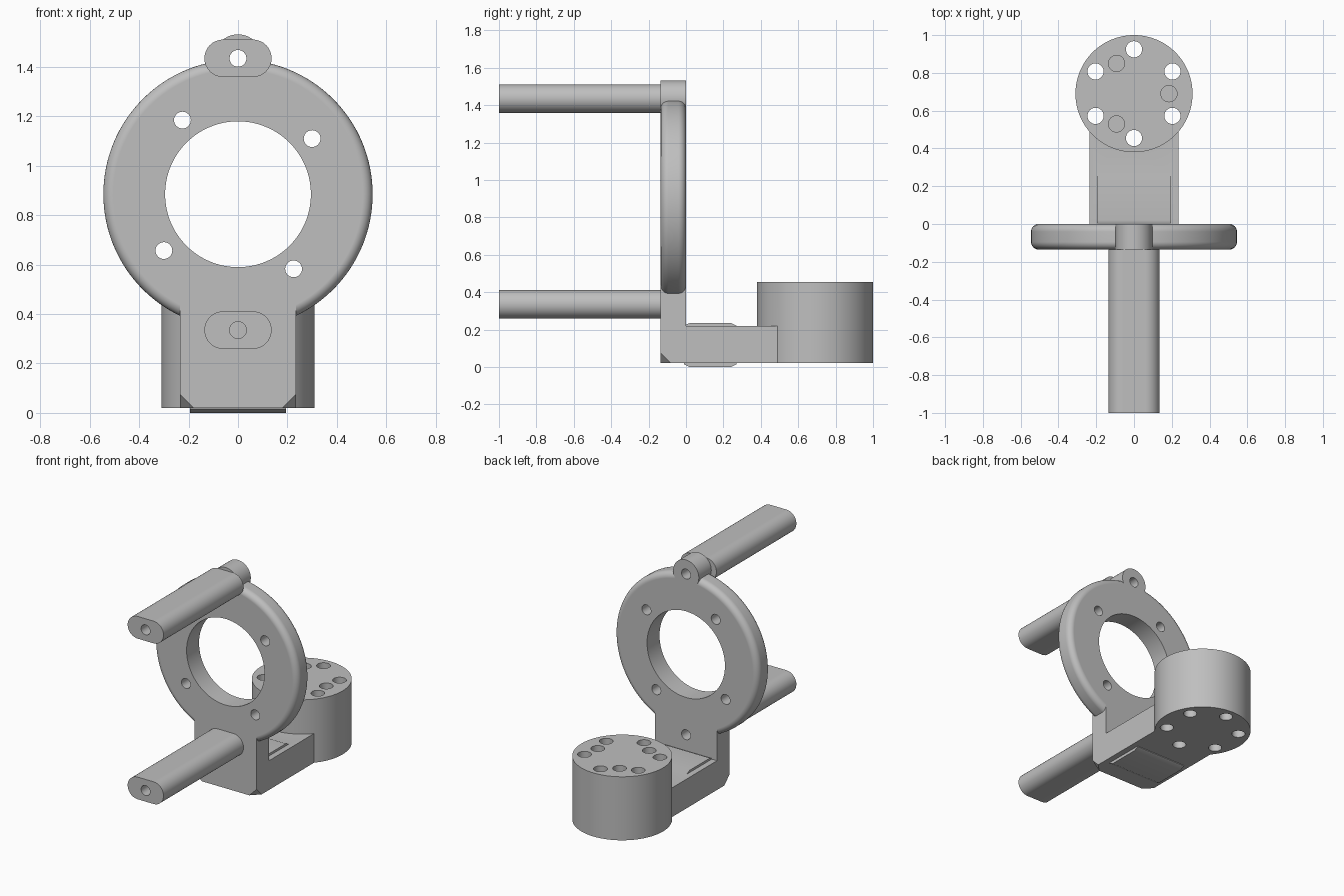
import bpy, bmesh
from math import sin, cos, pi, radians
from mathutils import Matrix, Vector

if "Cube" in bpy.data.objects:
    bpy.data.objects.remove(bpy.data.objects["Cube"], do_unlink=True)

grey = bpy.data.materials.new("plain_grey")
grey.use_nodes = True
grey.diffuse_color = (0.52, 0.52, 0.52, 1)
bsdf = next(n for n in grey.node_tree.nodes if n.type == 'BSDF_PRINCIPLED')
bsdf.inputs["Base Color"].default_value = grey.diffuse_color

FRONT, BACK, BASE = -0.135, 0.0, 0.02
RING_Z, LOW_Z, TOP_Z = 0.885, 0.335, 1.435
DRUM_Y = 0.69


def finish(name, bm):
    bmesh.ops.recalc_face_normals(bm, faces=bm.faces)
    mesh = bpy.data.meshes.new(name)
    bm.to_mesh(mesh)
    bm.free()
    mesh.materials.append(grey)
    obj = bpy.data.objects.new(name, mesh)
    bpy.context.collection.objects.link(obj)
    return obj


def cylinder(name, radius, start, end, sides=96, rim=0.0):
    """Cylinder between two points, optionally with rounded rims."""
    start, end = Vector(start), Vector(end)
    axis = end - start
    bm = bmesh.new()
    spin = Vector((0, 0, 1)).rotation_difference(axis).to_matrix().to_4x4()
    bmesh.ops.create_cone(bm, cap_ends=True, segments=sides, radius1=radius,
                          radius2=radius, depth=axis.length,
                          matrix=Matrix.Translation((start + end) / 2) @ spin)
    if rim:
        edges = [e for e in bm.edges if any(len(f.verts) > 4 for f in e.link_faces)]
        bmesh.ops.bevel(bm, geom=edges, offset=rim, segments=6, profile=0.5,
                        affect='EDGES')
    return finish(name, bm)


def prism(name, points, offset, corner_cut=0.0):
    """Extrude a closed outline; optionally clip its low front corners."""
    bm = bmesh.new()
    face = bm.faces.new([bm.verts.new(p) for p in points])
    out = bmesh.ops.extrude_face_region(bm, geom=[face], use_keep_orig=True)
    moved = [v for v in out["geom"] if isinstance(v, bmesh.types.BMVert)]
    bmesh.ops.translate(bm, verts=moved, vec=offset)
    if corner_cut:
        corners = [v for v in bm.verts
                   if v.co.y < FRONT + 0.01 and v.co.z < BASE + 0.01]
        bmesh.ops.bevel(bm, geom=corners, offset=corner_cut, segments=1,
                        affect='VERTICES')
    return finish(name, bm)


def combine(target, tool, operation):
    mod = target.modifiers.new("join", 'BOOLEAN')
    mod.operation, mod.solver, mod.object = operation, 'EXACT', tool
    bpy.ops.object.select_all(action='DESELECT')
    target.select_set(True)
    bpy.context.view_layer.objects.active = target
    bpy.ops.object.modifier_apply(modifier=mod.name)
    bpy.data.objects.remove(tool, do_unlink=True)


def bore(target, radius, start, end, sides=32):
    combine(target, cylinder("hole_cutter", radius, start, end, sides), 'DIFFERENCE')


def smooth(obj):
    bpy.ops.object.select_all(action='DESELECT')
    obj.select_set(True)
    bpy.context.view_layer.objects.active = obj
    bpy.ops.object.shade_smooth_by_angle(angle=radians(30))
    mod = obj.modifiers.new("even_shading", 'WEIGHTED_NORMAL')
    mod.keep_sharp = True


# Ring with rounded rims
bracket = cylinder("bracket", 0.545, (0, FRONT, RING_Z), (0, BACK, RING_Z), 128, 0.04)

# L-shaped neck and arm
W = 0.235
outline = [(FRONT, BASE), (0.55, BASE), (0.55, 0.22), (BACK, 0.22), (BACK, 0.5), (FRONT, 0.5)]
neck = prism("neck_and_arm", [(-W, y, z) for y, z in outline], (2 * W, 0, 0), 0.055)
combine(bracket, neck, 'UNION')

# Bevelled pad passing through the arm
P = 0.195
outline = [(-0.012, 0.015), (0.02, 0), (0.24, 0), (0.27, 0.015),
           (0.27, 0.22), (0.24, 0.235), (0.02, 0.235), (-0.012, 0.22)]
pad = prism("arm_pad", [(-P, y, z) for y, z in outline], (2 * P, 0, 0))
combine(bracket, pad, 'UNION')

# Drum at the rear and boss on top of the ring
combine(bracket, cylinder("drum", 0.31, (0, DRUM_Y, BASE), (0, DRUM_Y, 0.455)), 'UNION')
combine(bracket, cylinder("boss", 0.097, (0, FRONT, TOP_Z), (0, BACK, TOP_Z), 64), 'UNION')

# Ring opening, bolt holes and handle screw holes
bore(bracket, 0.295, (0, -0.3, RING_Z), (0, 0.2, RING_Z), 128)
for x, z in ((-0.225, 1.185), (0.3, 1.11), (-0.3, 0.657), (0.225, 0.583),
             (0, LOW_Z), (0, TOP_Z)):
    bore(bracket, 0.034, (x, -0.3, z), (x, 0.1, z))

# Six through holes and three blind holes in the drum
for i in range(6):
    a = pi / 2 + i * pi / 3
    x, y = 0.235 * cos(a), DRUM_Y + 0.235 * sin(a)
    bore(bracket, 0.043, (x, y, -0.1), (x, y, 0.6))
for i in range(3):
    a = i * 2 * pi / 3
    x, y = 0.185 * cos(a), DRUM_Y + 0.185 * sin(a)
    bore(bracket, 0.043, (x, y, 0.2), (x, y, 0.6))
smooth(bracket)

# Two rounded bars with a hole along each
for name, z in (("lower_bar", LOW_Z), ("upper_bar", TOP_Z)):
    r, half = 0.076, 0.06
    points = []
    for side, start in ((1, -pi / 2), (-1, pi / 2)):
        for i in range(17):
            a = start + pi * i / 16
            points.append((side * half + r * cos(a), -1, z + r * sin(a)))
    bar = prism(name, points, (0, 1 + FRONT, 0))
    bore(bar, 0.034, (0, -1.2, z), (0, 0.2, z))
    smooth(bar)
